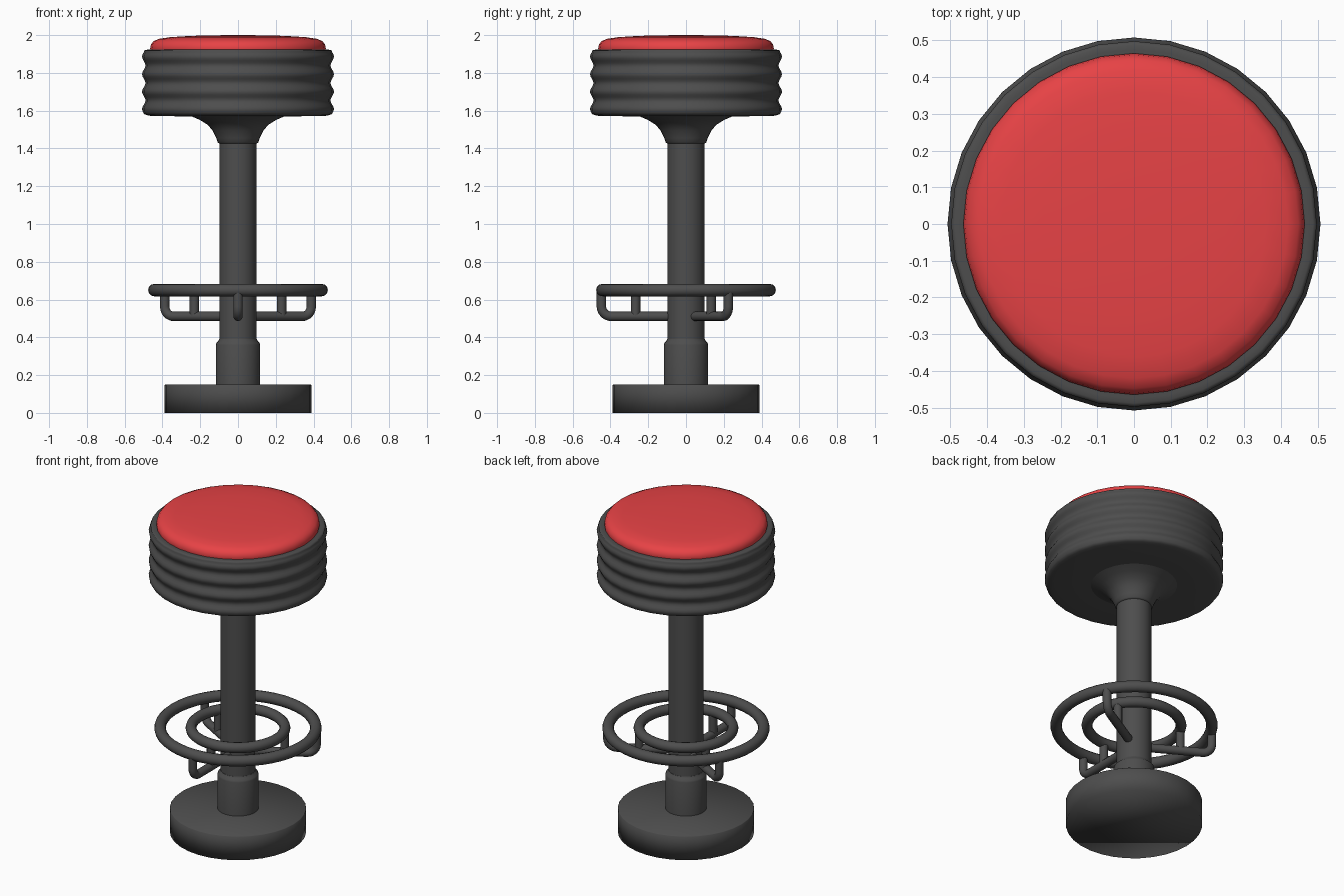
import bpy, bmesh
from math import sin, cos, pi, radians

if "Cube" in bpy.data.objects:
    bpy.data.objects.remove(bpy.data.objects["Cube"])

SIDES = 32


def colour(name, rgb):
    mat = bpy.data.materials.new(name)
    mat.diffuse_color = (*rgb, 1)
    mat.use_nodes = True
    mat.node_tree.nodes["Principled BSDF"].inputs["Base Color"].default_value = mat.diffuse_color
    return mat


red = colour("red_vinyl", (0.8, 0.055, 0.06))
dark = colour("dark_metal", (0.075, 0.075, 0.075))


def finish(name, me, angle=40, mat=dark):
    ob = bpy.data.objects.new(name, me)
    bpy.context.collection.objects.link(ob)
    bpy.ops.object.select_all(action='DESELECT')
    bpy.context.view_layer.objects.active = ob
    ob.select_set(True)
    if ob.type == 'CURVE':
        bpy.ops.object.convert(target='MESH')
        ob = bpy.context.object
    ob.data.materials.append(mat)
    bpy.ops.object.shade_smooth_by_angle(angle=radians(angle))


def lathe(name, profile, angle=40, mat=dark):
    """Spin (radius, z) points, bottom to top, into a capped solid."""
    bm = bmesh.new()
    rings = [[bm.verts.new((r * cos(2 * pi * i / SIDES), r * sin(2 * pi * i / SIDES), z))
              for i in range(SIDES)] for r, z in profile]
    for a, b in zip(rings, rings[1:]):
        for i in range(SIDES):
            j = (i + 1) % SIDES
            bm.faces.new((a[i], a[j], b[j], b[i]))
    bm.faces.new(rings[0][::-1])
    bm.faces.new(rings[-1])
    me = bpy.data.meshes.new(name)
    bm.to_mesh(me)
    bm.free()
    finish(name, me, angle, mat)


def tube(name, points, radius):
    """Round bar along a path."""
    cu = bpy.data.curves.new(name, 'CURVE')
    cu.dimensions = '3D'
    cu.bevel_depth = radius
    cu.bevel_resolution = 4
    cu.use_fill_caps = True
    sp = cu.splines.new('POLY')
    sp.points.add(len(points) - 1)
    for p, co in zip(sp.points, points):
        p.co = (*co, 1)
    finish(name, cu)


def ring(name, major, minor, z):
    bpy.ops.mesh.primitive_torus_add(major_radius=major, minor_radius=minor, major_segments=48,
                                     minor_segments=12, location=(0, 0, z))
    bpy.context.object.name = name
    bpy.context.object.data.materials.append(dark)
    bpy.ops.object.shade_smooth_by_angle(angle=radians(40))


# base, sleeve and column
lathe("base", [(0.388, 0), (0.388, 0.147), (0.385, 0.15)], 100)
lathe("column_sleeve", [(0.117, 0.14), (0.117, 0.36), (0.114, 0.37), (0.104, 0.38), (0.1, 0.39)], 60)
lathe("column", [(0.099, 0.14), (0.099, 1.575)])

# flared collar under the seat
lathe("seat_collar", [(0.099, 1.425), (0.107, 1.432), (0.115, 1.455), (0.135, 1.495),
                      (0.16, 1.525), (0.2, 1.55), (0.25, 1.572), (0.25, 1.585)], 60)

# ribbed seat side
ribs = []
for i in range(28):
    z = 1.588 + i * (1.912 - 1.588) / 27
    ribs.append((0.499 + 0.009 * cos(2 * pi * (z - 1.608) / 0.0925), z))
lathe("seat_rim", [(0.3, 1.570), (0.46, 1.572), (0.485, 1.577), (0.497, 1.582)] + ribs
      + [(0.498, 1.918), (0.488, 1.922), (0.475, 1.923), (0.45, 1.921)], 100)

# red cushion
lathe("seat_cushion", [(0.462, 1.915), (0.465, 1.93), (0.461, 1.95), (0.448, 1.967),
                       (0.42, 1.98), (0.36, 1.989), (0.25, 1.996), (0.12, 1.999),
                       (0.02, 2.0)], 60, red)

# footrest rings
ring("footrest_outer_ring", 0.443, 0.033, 0.65)
ring("footrest_inner_ring", 0.267, 0.031, 0.65)

# three bent support arms with inner posts
for n, deg in enumerate((-90, 30, 150), 1):
    c, s = cos(radians(deg)), sin(radians(deg))
    path = [(0.05, 0.511)]
    for k in range(7):
        a = pi / 2 * k / 6
        path.append((0.395 + 0.053 * sin(a), 0.564 - 0.053 * cos(a)))
    path.append((0.448, 0.65))
    tube(f"footrest_arm_{n}", [(r * c, r * s, z) for r, z in path], 0.025)
    tube(f"footrest_post_{n}", [(0.267 * c, 0.267 * s, z) for z in (0.511, 0.65)], 0.025)
